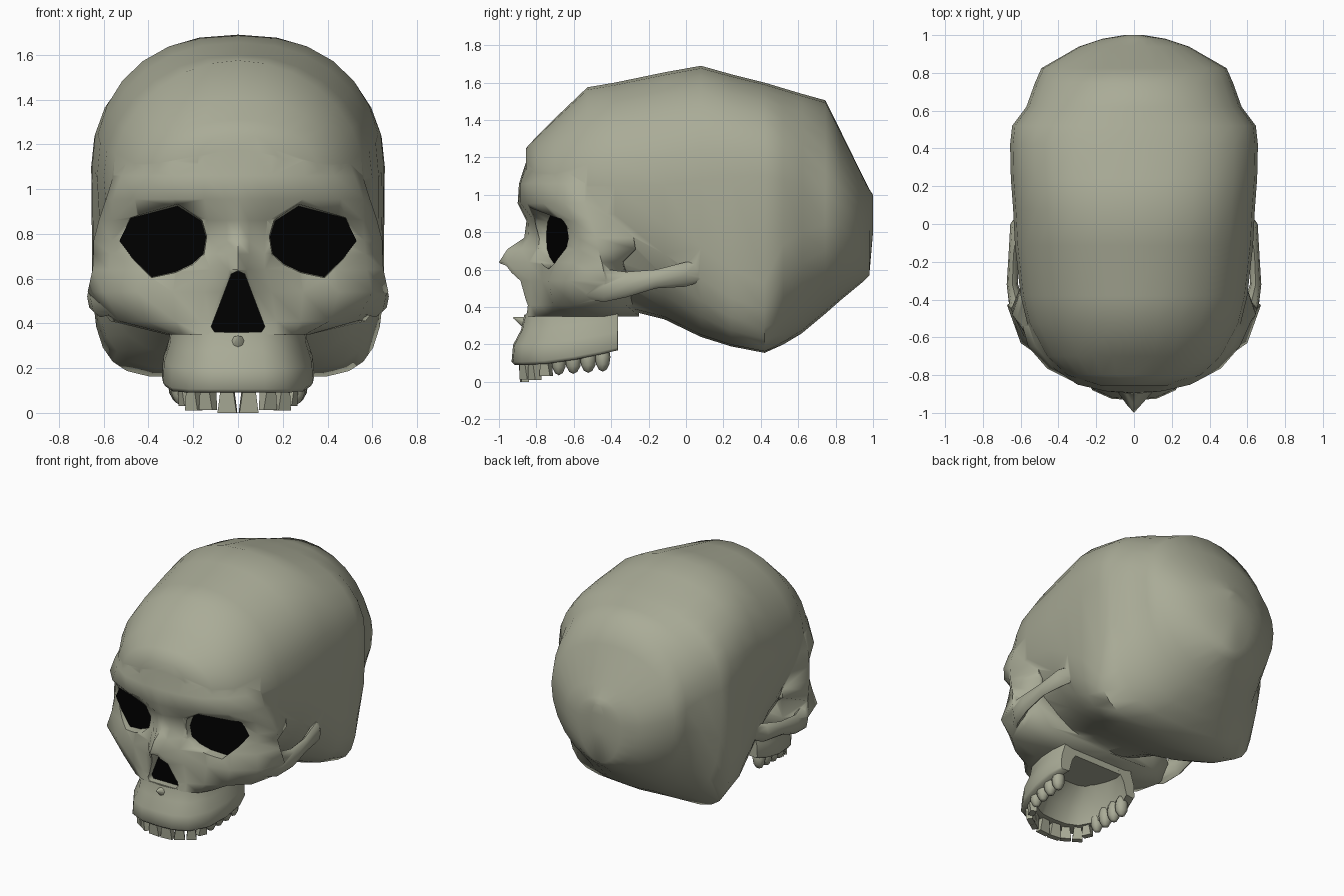
import bpy, bmesh, math
from mathutils import Vector, Matrix

if "Cube" in bpy.data.objects:
    bpy.data.objects.remove(bpy.data.objects["Cube"])


def material(name, col):
    m = bpy.data.materials.new(name)
    m.diffuse_color = (*col, 1)
    m.use_nodes = True
    m.node_tree.nodes["Principled BSDF"].inputs["Base Color"].default_value = m.diffuse_color
    return m


bone = material("bone", (0.40, 0.41, 0.31))
dark = material("dark", (0, 0, 0))


def finish(bm, name, mat=bone):
    bmesh.ops.recalc_face_normals(bm, faces=bm.faces)
    me = bpy.data.meshes.new(name)
    bm.to_mesh(me)
    bm.free()
    ob = bpy.data.objects.new(name, me)
    bpy.context.collection.objects.link(ob)
    me.materials.append(mat)
    return ob


def activate(ob):
    bpy.ops.object.select_all(action='DESELECT')
    ob.select_set(True)
    bpy.context.view_layer.objects.active = ob


def smooth(ob, deg):
    activate(ob)
    bpy.ops.object.shade_smooth_by_angle(angle=math.radians(deg))


def loft(rings, name, mat=bone):
    bm = bmesh.new()
    vs = [[bm.verts.new(p) for p in r] for r in rings]
    n = len(vs[0])
    for a, b in zip(vs, vs[1:]):
        for i in range(n):
            j = (i + 1) % n
            bm.faces.new((a[i], a[j], b[j], b[i]))
    bm.faces.new(vs[0])
    bm.faces.new(vs[-1])
    return finish(bm, name, mat)


def boolean(target, other, op):
    m = target.modifiers.new(op, 'BOOLEAN')
    m.operation, m.object, m.solver = op, other, 'EXACT'
    activate(target)
    bpy.ops.object.modifier_apply(modifier=m.name)
    bpy.data.objects.remove(other)


# Braincase: rings along y = (y, top, widest height, bottom, half width, upper/lower squareness)
CASE = [
    (1.0, 1.0, .90, .80, .05, 2, 2), (.98, 1.03, .87, .57, .17, 2, 2),
    (.94, 1.11, .89, .53, .29, 2, 2), (.825, 1.345, .95, .435, .49, 2, 2),
    (.746, 1.505, 1.0, .365, .525, 2, 2.2), (.62, 1.54, 1.05, .26, .57, 2.1, 2.6),
    (.52, 1.57, 1.08, .20, .645, 2.2, 3.2), (.42, 1.60, 1.1, .155, .656, 2.3, 6),
    (.24, 1.645, 1.1, .19, .652, 2.3, 5), (.08, 1.69, 1.08, .24, .64, 2.3, 3.6),
    (-.115, 1.655, 1.05, .334, .63, 2.2, 2.5), (-.38, 1.60, 1.05, .40, .60, 2.05, 2.1),
    (-.527, 1.575, 1.05, .42, .565, 1.95, 2), (-.70, 1.41, 1.02, .50, .47, 2.1, 2),
    (-.80, 1.31, 1.05, .80, .36, 2.2, 2), (-.855, 1.25, 1.12, 1.03, .18, 2, 2)]


def case_ring(y, zt, zc, zb, w, nu, nl, n=28):
    out = []
    for i in range(n):
        a = 2 * math.pi * i / n
        c, s = math.cos(a), math.sin(a)
        e = 2 / (nu if s >= 0 else nl)
        h = (zt - zc) if s >= 0 else (zc - zb)
        out.append((math.copysign(abs(c) ** e, c) * w, y,
                    zc + math.copysign(abs(s) ** e, s) * h))
    return out


skull = loft([case_ring(*r) for r in CASE], "skull")

# Face: rows down z = (z, midline y, then x, y pairs out to the cheek)
FACE = [
    (1.25, -.83, .06, -.83, .15, -.82, .28, -.76, .39, -.66, .45, -.57, .47, -.50),
    (1.06, -.893, .06, -.89, .15, -.885, .30, -.85, .43, -.76, .52, -.65, .557, -.54),
    (.955, -.90, .06, -.895, .15, -.885, .29, -.85, .46, -.765, .56, -.65, .59, -.54),
    (.86, -.853, .05, -.845, .13, -.81, .29, -.765, .44, -.69, .56, -.60, .622, -.51),
    (.77, -.865, .05, -.84, .12, -.79, .29, -.75, .44, -.665, .565, -.58, .645, -.48),
    (.71, -.955, .05, -.88, .12, -.80, .28, -.75, .44, -.675, .57, -.59, .645, -.47),
    (.64, -1.0, .04, -.955, .12, -.84, .28, -.765, .44, -.69, .575, -.61, .65, -.45),
    (.54, -.90, .08, -.88, .15, -.83, .29, -.77, .45, -.735, .60, -.63, .672, -.43),
    (.41, -.85, .125, -.845, .17, -.83, .28, -.78, .41, -.71, .53, -.60, .57, -.43),
    (.35, -.855, .10, -.855, .17, -.84, .25, -.80, .30, -.72, .32, -.60, .32, -.45)]
rows = []
for z, y0, *p in FACE:
    side = list(zip(p[::2], p[1::2]))
    back = (.07, .20) if z > .7 else (.13, .11)
    side.append((side[-1][0] - back[0], side[-1][1] + back[1]))
    rows.append([(0, y0, z)] + [(x, y, z) for x, y in side] + [(0, -.25, z)]
                + [(-x, y, z) for x, y in reversed(side)])
boolean(skull, loft(rows, "face"), 'UNION')

# Cheek arches: rings = (x, y, z, half thickness, half height)
ARCH = [(.53, -.57, .50, .03, .05), (.615, -.44, .515, .045, .088), (.644, -.32, .52, .03, .068),
        (.638, -.16, .55, .026, .05), (.615, 0, .575, .04, .066), (.54, .12, .60, .03, .05)]
for s in (1, -1):
    rings = [[(s * (x + a * math.cos(t * math.pi / 4)), y, z + b * math.sin(t * math.pi / 4))
              for t in range(8)] for x, y, z, a, b in ARCH]
    boolean(skull, loft(rings, "cheek_arch"), 'UNION')


# Openings: tapered cut with a dark panel at its floor
def opening(poly, depth, flare, name):
    cx = sum(p[0] for p in poly) / len(poly)
    cz = sum(p[1] for p in poly) / len(poly)
    floor = [(x, depth(x), z) for x, z in poly]
    front = [(cx + (x - cx) * flare, -1.1, cz + (z - cz) * flare) for x, z in poly]
    boolean(skull, loft([front, floor], "cutter"), 'DIFFERENCE')
    bm = bmesh.new()
    bm.faces.new([bm.verts.new((x, y - .006, z)) for x, y, z in floor])
    bm.normal_update()
    bm.faces.ensure_lookup_table()
    if bm.faces[0].normal.y > 0:
        bmesh.ops.reverse_faces(bm, faces=bm.faces[:])
    me = bpy.data.meshes.new(name)
    bm.to_mesh(me)
    bm.free()
    me.materials.append(dark)
    bpy.context.collection.objects.link(bpy.data.objects.new(name, me))


EYE = [(.143, .786), (.165, .857), (.27, .924), (.48, .87), (.53, .768),
       (.47, .69), (.385, .607), (.28, .63), (.205, .665), (.155, .71)]
for s, side in ((1, "left"), (-1, "right")):
    opening([(s * x, z) for x, z in EYE], lambda x: -.74 + (abs(x) - .145) * .31,
            1.15, "eye_socket_" + side)
half = [(.03, .62), (.12, .385), (.105, .362)]
opening([(0, .634)] + half + [(-x, z) for x, z in reversed(half)],
        lambda x: -.80, 1.01, "nose_opening")
smooth(skull, 62)

# Upper jaw: cross-section swept round a U, open at the back
U = [(0, -.933), (.12, -.925), (.22, -.88), (.30, -.76), (.335, -.60), (.34, -.46), (.31, -.365)]
path = [(-x, y) for x, y in reversed(U[1:])] + U


def scaled(x, y, s):
    return x * s, -.36 + (y + .36) * s


sections = []
for x, y in path:
    k = max(0, (y + .85) / .49)
    zb, zt = .09 + .08 * k ** 1.5, .36 + .053 * k
    sec = []
    for s, f in ((.88, 1), (.91, .7), (.985, .4), (1, .06), (.97, 0), (.78, .02), (.70, .4), (.5, .78)):
        sx, sy = scaled(x, y, s)
        sec.append((sx, sy, zb + (zt - zb) * f))
    sections.append(sec)
smooth(loft(sections, "upper_jaw"), 62)

# Palate roof
smooth(loft([[(*scaled(x, y, .6), z) for x, y in path] for z in (.305, .355)], "palate"), 30)

# Small spine under the nose
bm = bmesh.new()
bmesh.ops.create_cone(bm, cap_ends=True, segments=8, radius1=.045, radius2=.003, depth=.10,
                      matrix=Matrix.Translation((0, -.877, .325)) @ Matrix.Rotation(math.radians(68), 4, 'X'))
smooth(finish(bm, "nose_spine"), 75)

# Teeth: wedges in front, rounded molars behind
ARC = [Vector(p) for p in ((0, -.868), (.13, -.855), (.21, -.80), (.255, -.70), (.268, -.56), (.268, -.40))]


def along(d):
    for a, b in zip(ARC, ARC[1:]):
        if d <= (b - a).length:
            break
        d -= (b - a).length
    t = (b - a).normalized()
    return a + t * d, math.atan2(t.y, t.x)


bm = bmesh.new()
d = 0
for i, (w, zb) in enumerate(((.095, 0), (.08, .012), (.075, .01), (.07, .03), (.075, .035),
                             (.08, .042), (.08, .048), (.075, .055))):
    p, ang = along(d + w / 2)
    d += w
    zt = .12 if i < 4 else .21
    for s in (1, -1):
        M = (Matrix.Translation((s * p.x, p.y, (zb + zt) / 2)) @ Matrix.Rotation(s * ang, 4, 'Z'))
        if i < 4:
            vs = bmesh.ops.create_cube(bm, size=1)["verts"]
            for v in vs:
                up = v.co.z > 0
                v.co.x *= w * (.55 if up else .9)
                v.co.y *= .06 if up else .04
                v.co.z *= zt - zb
        else:
            vs = bmesh.ops.create_uvsphere(bm, u_segments=8, v_segments=6, radius=.5)["verts"]
            for v in vs:
                v.co = Vector((v.co.x * w * 1.1, v.co.y * .09, v.co.z * (zt - zb)))
        bmesh.ops.transform(bm, matrix=M, verts=vs)
smooth(finish(bm, "teeth"), 50)
